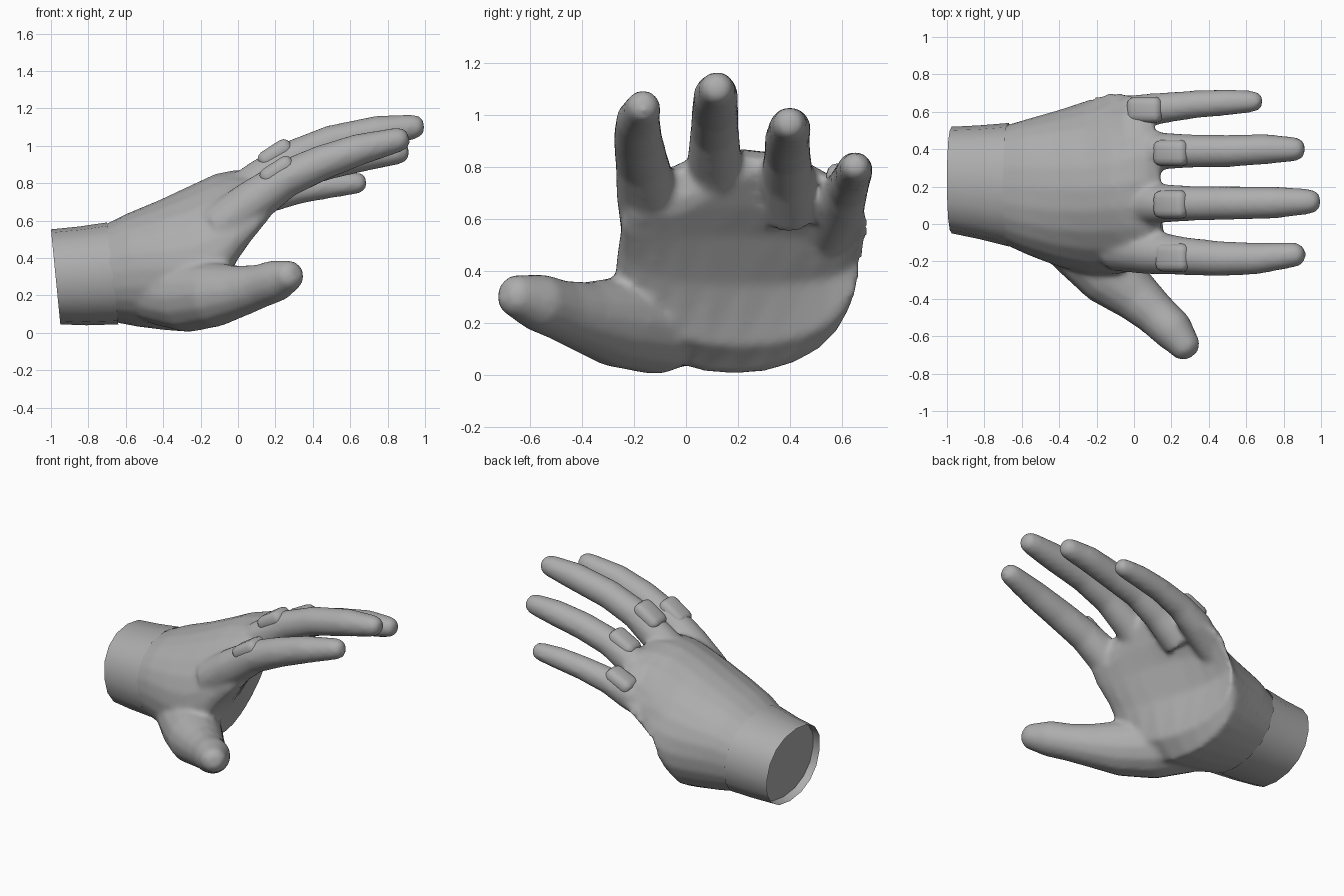
import bpy, bmesh, math
from mathutils import Vector, Matrix

if "Cube" in bpy.data.objects:
    bpy.data.objects.remove(bpy.data.objects["Cube"])

skin = bpy.data.materials.new("grey")
skin.diffuse_color = (0.42, 0.42, 0.42, 1)
skin.use_nodes = True
skin.node_tree.nodes["Principled BSDF"].inputs["Base Color"].default_value = skin.diffuse_color


def loft(bm, rings, end_cap=True):
    """Skin a list of point rings and cap the ends."""
    vs = [[bm.verts.new(p) for p in r] for r in rings]
    n = len(vs[0])
    for a, b in zip(vs, vs[1:]):
        for i in range(n):
            bm.faces.new((a[i], a[(i + 1) % n], b[(i + 1) % n], b[i]))
    bm.faces.new(vs[0][::-1])
    if end_cap:
        bm.faces.new(vs[-1])


def section(top, bot, y0, y1, arch=0.0, power=0.9, skew=0.0, n=24):
    """Rounded slice between a top and bottom (x, z) point, sides y0..y1.
    arch drops the sides, skew pulls the low little-finger side back."""
    ring = []
    for i in range(n):
        a = 2 * math.pi * i / n
        c, s = math.cos(a), math.sin(a)
        c = math.copysign(abs(c) ** power, c)
        s = math.copysign(abs(s) ** power, s)
        t = (s + 1) / 2
        back = skew * ((c + 1) / 2) ** 1.3 * (1 - t)
        ring.append((bot[0] + (top[0] - bot[0]) * t - back,
                     (y0 + y1) / 2 + (y1 - y0) / 2 * c,
                     bot[1] + (top[1] - bot[1]) * t - arch * c * c))
    return ring


def tube(bm, path, n=14):
    """Finger: rings of given (x, y, z, radius) with a rounded tip."""
    pts = [Vector(p[:3]) for p in path]
    rad = [p[3] for p in path]
    d = (pts[-1] - pts[-2]).normalized()
    for off, k in ((0.6, 0.85), (0.95, 0.45)):
        pts.append(Vector(path[-1][:3]) + d * path[-1][3] * off)
        rad.append(path[-1][3] * k)
    rings = []
    for i, p in enumerate(pts):
        d = (pts[min(i + 1, len(pts) - 1)] - pts[max(i - 1, 0)]).normalized()
        side = Vector((0, 0, 1)).cross(d).normalized()
        up = d.cross(side)
        rings.append([p + (side * math.cos(2 * math.pi * j / n)
                           + up * math.sin(2 * math.pi * j / n)) * rad[i]
                      for j in range(n)])
    loft(bm, rings)


def finish(bm, name, angle):
    bmesh.ops.recalc_face_normals(bm, faces=bm.faces[:])
    me = bpy.data.meshes.new(name)
    bm.to_mesh(me)
    bm.free()
    me.materials.append(skin)
    ob = bpy.data.objects.new(name, me)
    bpy.context.collection.objects.link(ob)
    bpy.ops.object.select_all(action='DESELECT')
    ob.select_set(True)
    bpy.context.view_layer.objects.active = ob
    bpy.ops.object.shade_smooth_by_angle(angle=math.radians(angle))
    return ob


# wrist cuff with a slightly sunken end
bm = bmesh.new()
loft(bm, [section((-.95, .545), (-.90, .06), -.05, .515, n=16),
          section((-1.0, .553), (-.95, .045), -.05, .52, n=16),
          section((-.85, .568), (-.81, .04), -.08, .527, n=16),
          section((-.70, .59), (-.64, .045), -.12, .54, n=16)], end_cap=False)
finish(bm, "wrist_cuff", 40)

# palm and back of hand
bm = bmesh.new()
loft(bm, [section((-.74, .565), (-.68, .06), -.10, .52),
          section((-.60, .635), (-.54, .033), -.165, .562),
          section((-.42, .71), (-.38, .015), -.23, .605, .02, .95, .04),
          section((-.25, .79), (-.22, .005), -.27, .645, .04, 1, .12),
          section((-.12, .85), (-.07, .11), -.27, .675, .06, 1, .24),
          section((-.02, .87), (.02, .35), -.255, .70, .085, .95, .34),
          section((.07, .865), (.12, .54), -.25, .70, .11, .9, .32),
          section((.14, .835), (.18, .65), -.22, .68, .11, .9, .26)])

# fingers and thumb, root to tip
tube(bm, [(-.1, -.12, .56, .132), (.08, -.15, .70, .12), (.25, -.17, .82, .103),
          (.45, -.185, .91, .095), (.65, -.185, .98, .086), (.85, -.165, 1.03, .068)])
tube(bm, [(-.05, .11, .68, .12), (.12, .11, .82, .107), (.3, .11, .94, .094),
          (.5, .112, 1.02, .091), (.75, .115, 1.075, .087), (.93, .12, 1.1, .069)])
tube(bm, [(-.05, .40, .64, .12), (.12, .39, .765, .102), (.3, .39, .855, .09),
          (.5, .39, .91, .087), (.7, .4, .95, .082), (.85, .4, .965, .067)])
tube(bm, [(-.25, .52, .50, .08), (0, .595, .655, .097), (.15, .62, .72, .083),
          (.33, .64, .765, .075), (.5, .65, .79, .07), (.63, .655, .80, .059)])
tube(bm, [(-.46, .02, .21, .16), (-.27, -.12, .19, .19), (-.12, -.28, .205, .173),
          (.02, -.395, .225, .136), (.12, -.485, .25, .117), (.21, -.57, .28, .112),
          (.26, -.635, .30, .09)])
hand = finish(bm, "hand", 60)

# blend the fingers into the palm
m = hand.modifiers.new("blend", 'REMESH')
m.mode, m.voxel_size, m.use_smooth_shade = 'VOXEL', 0.017, True
m = hand.modifiers.new("soften", 'SMOOTH')
m.factor, m.iterations = 0.5, 7
bpy.ops.object.convert(target='MESH')

# trim the part hidden inside the cuff
bm = bmesh.new()
bm.from_mesh(hand.data)
inner = [f for f in bm.faces if f.calc_center_median().x
         + .11 * f.calc_center_median().z < -.655]
bmesh.ops.delete(bm, geom=inner, context='FACES')
bm.to_mesh(hand.data)
bm.free()

# padded knuckle plates
for name, x, y, z, w, tilt in (("index", .21, -.18, .865, .15, 33),
                               ("middle", .2, .105, .955, .15, 33),
                               ("ring", .2, .38, .875, .14, 28),
                               ("little", .06, .61, .742, .14, 24)):
    bm = bmesh.new()
    bmesh.ops.create_cube(bm, size=1)
    bmesh.ops.scale(bm, vec=(.2, w, .1), verts=bm.verts[:])
    bmesh.ops.bevel(bm, geom=bm.edges[:], offset=.042, segments=3,
                    profile=.5, affect='EDGES')
    bm.transform(Matrix.Translation((x, y, z))
                 @ Matrix.Rotation(math.radians(-tilt), 4, 'Y'))
    finish(bm, name + "_knuckle_plate", 50)
